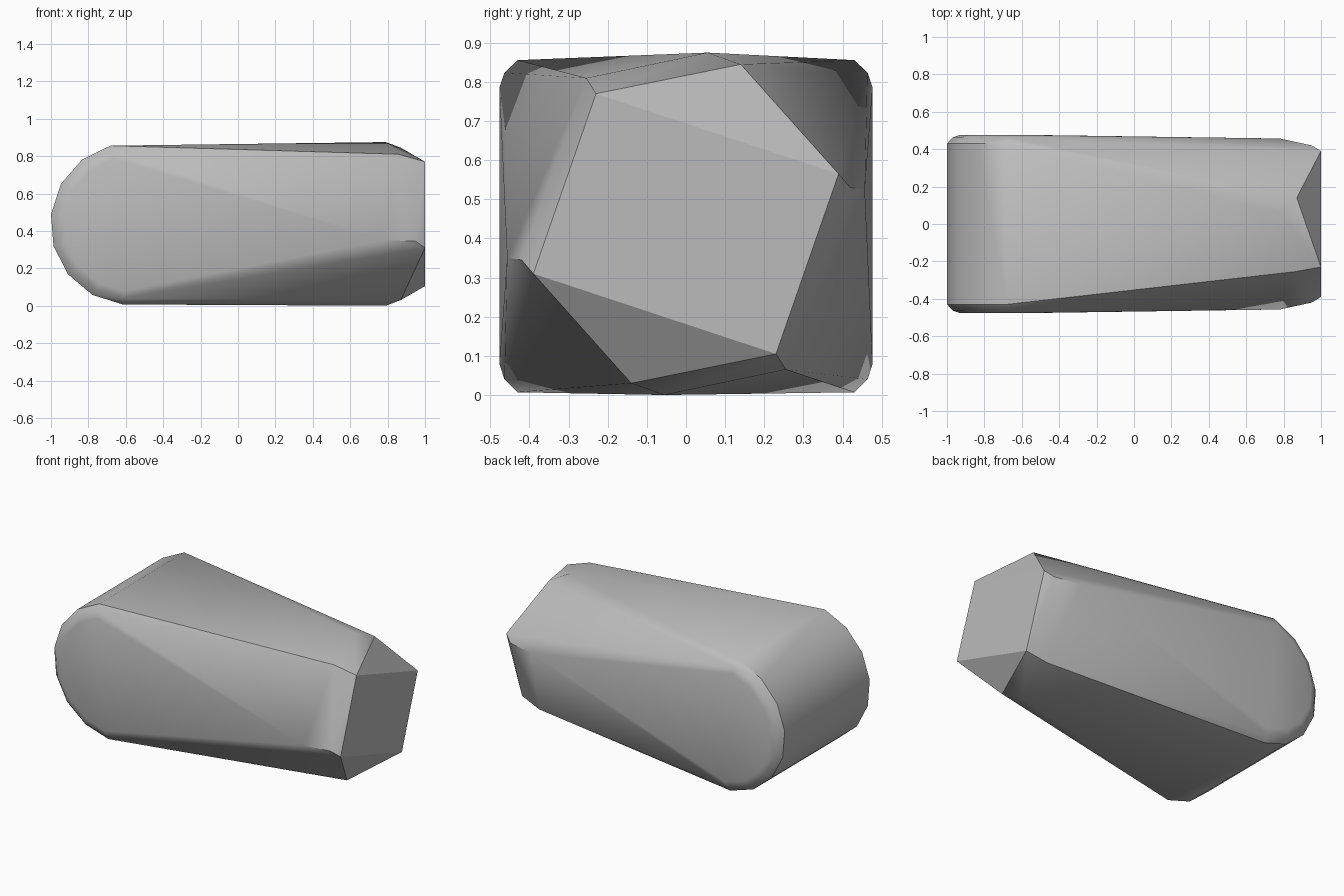
import bpy
import bmesh
from math import cos, sin, radians

cube = bpy.data.objects.get("Cube")
if cube:
    bpy.data.objects.remove(cube, do_unlink=True)

HEIGHT = 0.875
MID = HEIGHT / 2
points = []

# Rounded end: half cylinder lying across the body, with a bevelled rim
for half_width, radius in ((0.43, 0.433), (0.464, 0.4), (0.477, 0.36)):
    for side in (-1, 1):
        for step in range(8):
            a = radians(105 + 22.7 * step)
            points.append((-0.57 + radius * cos(a), side * half_width,
                           MID + radius * sin(a)))

# Twisted square end: half of its corners, repeated by a half turn about x
corners = [
    (1.0, -0.39, 0.31), (1.0, -0.23, 0.77),       # end square
    (0.86, -0.255, 0.81), (0.95, -0.42, 0.345),   # soft edge behind it
    (0.79, 0.055, HEIGHT), (0.87, 0.14, 0.845),   # top ridge
    (0.78, -0.457, 0.35),                         # side ridge
]
for x, y, z in corners:
    points += [(x, y, z), (x, -y, HEIGHT - z)]

# Solid skin around both ends
bm = bmesh.new()
for p in points:
    bm.verts.new(p)
hull = bmesh.ops.convex_hull(bm, input=bm.verts[:])
loose = [v for v in bm.verts if not v.link_faces]
bmesh.ops.delete(bm, geom=loose, context='VERTS')
bmesh.ops.dissolve_limit(bm, angle_limit=radians(1),
                         verts=bm.verts[:], edges=bm.edges[:])
bmesh.ops.recalc_face_normals(bm, faces=bm.faces[:])
mesh = bpy.data.meshes.new("twisted_block")
bm.to_mesh(mesh)
bm.free()
block = bpy.data.objects.new("twisted_block", mesh)
bpy.context.collection.objects.link(block)

# Plain grey surface
grey = bpy.data.materials.new("plain_grey")
grey.use_nodes = True
colour = (0.5, 0.5, 0.5, 1)
grey.diffuse_color = colour
for node in grey.node_tree.nodes:
    if node.type == 'BSDF_PRINCIPLED':
        node.inputs["Base Color"].default_value = colour
mesh.materials.append(grey)

# Smooth the gentle bends and keep the strong edges
bpy.ops.object.select_all(action='DESELECT')
block.select_set(True)
bpy.context.view_layer.objects.active = block
bpy.ops.object.shade_smooth_by_angle(angle=radians(30))
